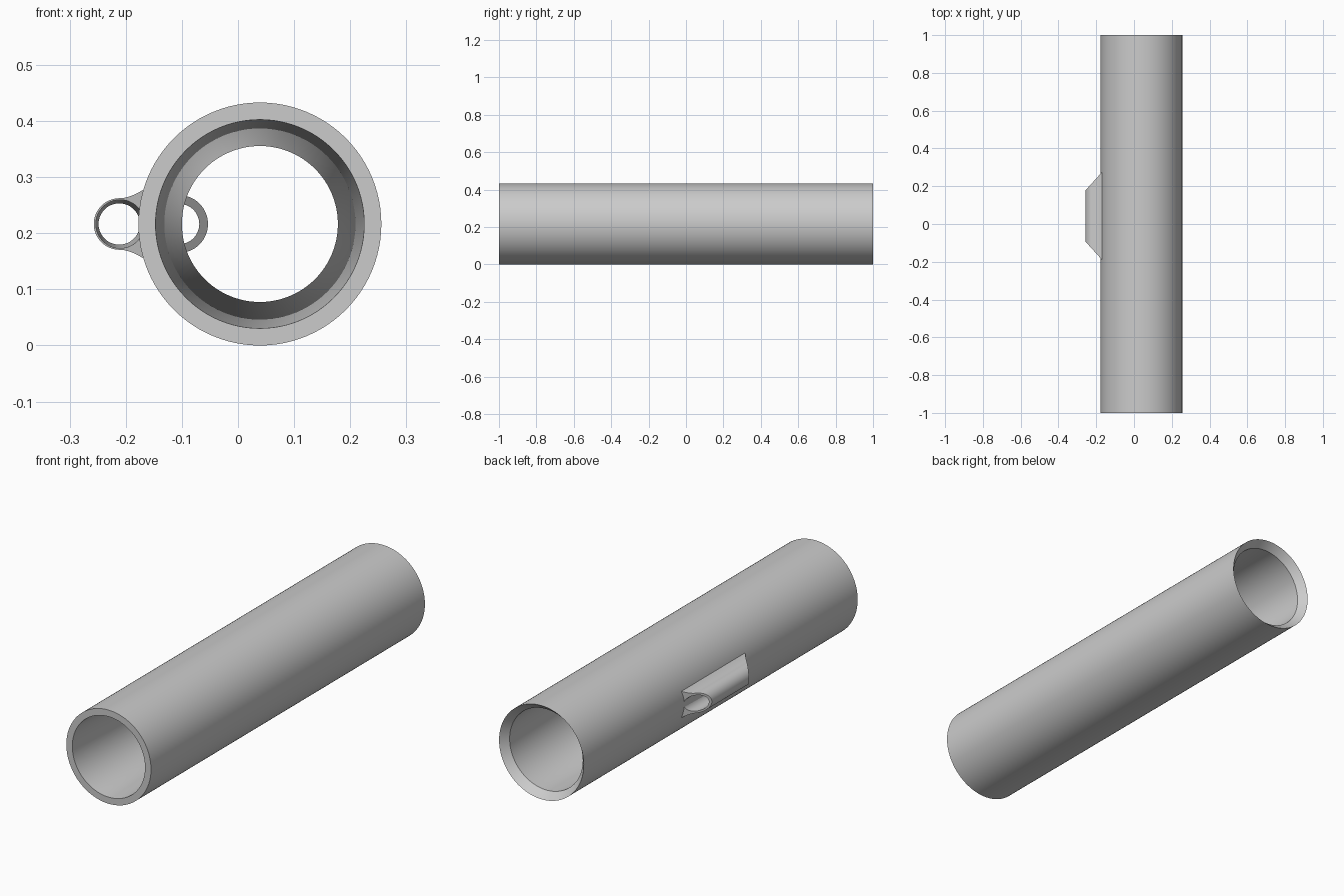
import bpy, bmesh, math
from mathutils import Matrix, Vector

cube = bpy.data.objects.get("Cube")
if cube:
    bpy.data.objects.remove(cube)

AXIS = Vector((0.039, 0, 0.2165))   # centre line of the tube

grey = bpy.data.materials.new("plain_grey")
grey.use_nodes = True
grey.diffuse_color = (0.6, 0.6, 0.6, 1)
grey.node_tree.nodes["Principled BSDF"].inputs["Base Color"].default_value = (0.6, 0.6, 0.6, 1)


def make_object(name, bm):
    bmesh.ops.recalc_face_normals(bm, faces=bm.faces)
    mesh = bpy.data.meshes.new(name)
    bm.to_mesh(mesh)
    bm.free()
    mesh.materials.append(grey)
    obj = bpy.data.objects.new(name, mesh)
    bpy.context.collection.objects.link(obj)
    return obj


def smooth(obj):
    bpy.ops.object.select_all(action='DESELECT')
    obj.select_set(True)
    bpy.context.view_layer.objects.active = obj
    bpy.ops.object.shade_smooth_by_angle(angle=math.radians(30))


def lathe(name, profile, centre, steps=96):
    """Turn a closed (radius, y) profile around a line parallel to y."""
    bm = bmesh.new()
    rings = []
    for i in range(steps):
        a = math.tau * i / steps
        rings.append([bm.verts.new((centre.x + r * math.cos(a), y, centre.z + r * math.sin(a)))
                      for r, y in profile])
    n = len(profile)
    for i in range(steps):
        p, q = rings[i], rings[(i + 1) % steps]
        for j in range(n):
            k = (j + 1) % n
            bm.faces.new((p[j], p[k], q[k], q[j]))
    return make_object(name, bm)


def lug(name, wall_x, side, offset, radius, flare, y0, y1, hole):
    """Filleted eyelet on a wall: side is its direction along x, ends slope in."""
    # half outline: concave fillet, then the round nose
    half = []
    start, ctrl, end = Vector((-0.009, flare)), Vector((offset * 0.45, radius)), Vector((offset, radius))
    for i in range(8):
        t = i / 8
        half.append(start * (1 - t) ** 2 + ctrl * 2 * t * (1 - t) + end * t * t)
    for i in range(17):
        a = math.pi / 2 * (1 - i / 16)
        half.append(Vector((offset + radius * math.cos(a), radius * math.sin(a))))
    outline = half + [Vector((p.x, -p.y)) for p in reversed(half[:-1])]

    bm = bmesh.new()
    front = [bm.verts.new((wall_x + side * p.x, y0 + 1.1 * p.x, AXIS.z + p.y)) for p in outline]
    back = [bm.verts.new((wall_x + side * p.x, y1 - 1.1 * p.x, AXIS.z + p.y)) for p in outline]
    bm.faces.new(front)
    bm.faces.new(back)
    n = len(outline)
    for i in range(n):
        j = (i + 1) % n
        bm.faces.new((front[i], front[j], back[j], back[i]))
    obj = make_object(name, bm)

    # tapered hole along the eyelet
    bm = bmesh.new()
    bmesh.ops.create_cone(bm, cap_ends=True, segments=48, radius1=hole[0], radius2=hole[1],
                          depth=y1 - y0 + 0.02)
    bm.transform(Matrix.Translation((wall_x + side * offset, (y0 + y1) / 2, AXIS.z))
                 @ Matrix.Rotation(-math.pi / 2, 4, 'X'))
    cutter = make_object(name + "_hole_cutter", bm)
    cutter.hide_render = True
    cut = obj.modifiers.new("hole", 'BOOLEAN')
    cut.operation = 'DIFFERENCE'
    cut.solver = 'EXACT'
    cut.object = cutter
    bpy.context.view_layer.objects.active = obj
    bpy.ops.object.modifier_apply(modifier=cut.name)
    bpy.data.objects.remove(cutter)
    smooth(obj)


# main tube: flat front rim, bore narrowing to a neck, chamfered back rim
tube = lathe("tube", [(0.2165, -1), (0.2165, 1), (0.187, 0.965), (0.187, 0.2),
                      (0.139, 0), (0.186, -1)], AXIS)
smooth(tube)

# eyelets on the outer and inner wall
lug("outer_eyelet", -0.178, -1, 0.033, 0.046, 0.061, -0.18, 0.265, (0.044, 0.036))
lug("inner_eyelet", -0.148, 1, 0.043, 0.0515, 0.066, 0.225, 0.67, (0.036, 0.036))
